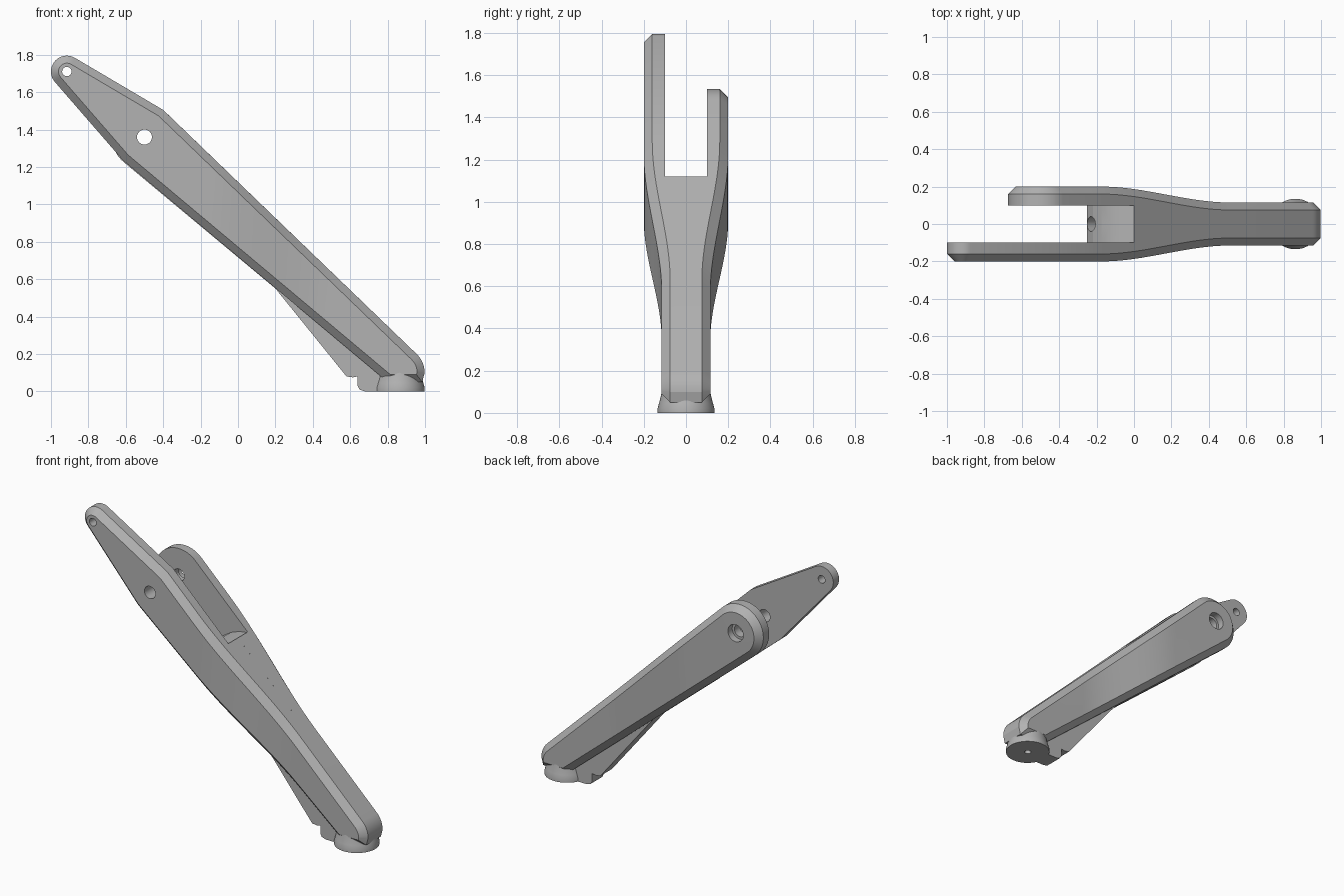
import bpy, bmesh
from math import sin, cos, pi, radians, atan2
from mathutils import Vector

if "Cube" in bpy.data.objects:
    bpy.data.objects.remove(bpy.data.objects["Cube"])

grey = bpy.data.materials.new("plain grey")
grey.use_nodes = True
grey.diffuse_color = (0.45, 0.45, 0.45, 1)
grey.node_tree.nodes["Principled BSDF"].inputs["Base Color"].default_value = (0.45, 0.45, 0.45, 1)

HALF, BASE, CHAMFER = 0.2, 0.115, 0.04
PIVOT, TIP = Vector((-0.5, 1.36)), Vector((-0.915, 1.71))


def add_object(name, bm):
    bmesh.ops.recalc_face_normals(bm, faces=bm.faces)
    mesh = bpy.data.meshes.new(name)
    bm.to_mesh(mesh)
    bm.free()
    mesh.materials.append(grey)
    obj = bpy.data.objects.new(name, mesh)
    bpy.context.collection.objects.link(obj)
    return obj


def finish(obj, angle=14):
    bpy.ops.object.select_all(action='DESELECT')
    obj.select_set(True)
    bpy.context.view_layer.objects.active = obj
    bpy.ops.object.shade_smooth_by_angle(angle=radians(angle))


def arc(center, radius, start, end, steps):
    return [Vector(center) + radius * Vector((cos(a), sin(a)))
            for a in (radians(start + (end - start) * i / steps) for i in range(steps + 1))]


def inset(points, distance):
    """Offset a counter-clockwise outline inwards with mitred corners."""
    result = []
    for i, p in enumerate(points):
        a = (p - points[i - 1]).normalized()
        b = (points[(i + 1) % len(points)] - p).normalized()
        na, nb = Vector((-a.y, a.x)), Vector((-b.y, b.x))
        result.append(p + (na + nb) * distance / (1 + na.dot(nb)))
    return result


def loft(bm, layers):
    """Closed solid through (outline, y) layers."""
    rings = [[bm.verts.new((p.x, y, p.y)) for p in pts] for pts, y in layers]
    for r, s in zip(rings, rings[1:]):
        for i in range(len(r)):
            bm.faces.new((r[i - 1], r[i], s[i], s[i - 1]))
    bm.faces.new(rings[0])
    bm.faces.new(rings[-1])


def prism(name, points, y0, y1):
    bm = bmesh.new()
    loft(bm, [(points, y0), (points, y1)])
    return add_object(name, bm)


def half_width(x):
    t = min(max((x + 0.17) / 0.68, 0), 1)
    return HALF + (BASE - HALF) * t * t * (3 - 2 * t)


def flank(name, outline, side):
    """One half of the leg: chamfered outline, narrowed towards the foot."""
    bm = bmesh.new()
    loft(bm, [(outline, 0), (outline, side * (HALF - CHAMFER)),
              (inset(outline, CHAMFER), side * HALF)])
    for i in range(17):
        bmesh.ops.bisect_plane(bm, geom=bm.verts[:] + bm.edges[:] + bm.faces[:],
                               plane_co=(-0.17 + 0.0425 * i, 0, 0), plane_no=(1, 0, 0))
    for v in bm.verts:
        if abs(v.co.y) > 0.01:
            v.co.y -= side * (HALF - half_width(v.co.x))
    return add_object(name, bm)


def cut(obj, cutters):
    for c in cutters:
        c.hide_render = True
        mod = obj.modifiers.new("cut", 'BOOLEAN')
        mod.operation, mod.solver, mod.object = 'DIFFERENCE', 'EXACT', c
    graph = bpy.context.evaluated_depsgraph_get()
    mesh = bpy.data.meshes.new_from_object(obj.evaluated_get(graph))
    obj.modifiers.clear()
    obj.data = mesh


# Outlines in the side plane, counter-clockwise
foot_end = [Vector(p) for p in ((0.8, 0.05), (0.985, 0.05))]
foot_end += arc((0.86, 0.1), 0.138, 0, 46, 6)
shared_top = [Vector((-0.4, 1.505))]
front_outline = foot_end + shared_top + arc(TIP, 0.085, 61, 221, 24) + [Vector((-0.615, 1.235))]
back_outline = foot_end + arc(PIVOT, 0.174, 46, 230, 28)

front_half = flank("front_fork_arm", front_outline, -1)
back_half = flank("back_fork_arm", back_outline, 1)

# Cutters: fork slot with a bulged floor, pin holes, lengthwise bore
slot_points = [Vector(p) for p in ((0.0, 1.115), (-0.06, 1.107), (-0.12, 1.085), (-0.175, 1.05),
                                   (-0.22, 1.005), (-0.25, 0.95), (-0.26, 0.85),
                                   (-1.2, 0.85), (-1.2, 2), (0, 2))]
slot = prism("slot_cutter", slot_points, -0.1, 0.1)
pivot_hole = prism("pivot_cutter", arc(PIVOT, 0.04, 0, 351, 39), -0.5, 0.5)
counterbore = prism("counterbore_cutter", arc(PIVOT, 0.056, 0, 351, 39), 0.155, 0.5)
tip_hole = prism("tip_cutter", arc(TIP, 0.025, 0, 351, 39), -0.5, -0.05)

bm = bmesh.new()
bmesh.ops.create_cone(bm, cap_ends=True, segments=40, radius1=0.04, radius2=0.04, depth=0.6)
bore = add_object("bore_cutter", bm)
bore.rotation_euler = (0, pi / 2 + atan2(0.68, 0.74), 0)
bore.location = (-0.23, 0, 0.985)
bpy.context.view_layer.update()

cut(front_half, [slot, pivot_hole, tip_hole, bore])
cut(back_half, [slot, pivot_hole, counterbore, bore])
for c in (slot, pivot_hole, counterbore, tip_hole, bore):
    bpy.data.objects.remove(c)

# Weld the halves into one forked leg
bm = bmesh.new()
for half in (front_half, back_half):
    bm.from_mesh(half.data)
    bpy.data.objects.remove(half)
inner = [f for f in bm.faces if all(abs(v.co.y) < 1e-4 for v in f.verts)]
bmesh.ops.delete(bm, geom=inner, context='FACES')
bmesh.ops.remove_doubles(bm, verts=bm.verts, dist=1e-4)
finish(add_object("forked_leg", bm))

# Fin under the leg with a stepped toe
fin_points = [Vector(p) for p in ((0.2, 0.55), (0.58, 0.08), (0.615, 0.075), (0.64, 0.08),
                                  (0.64, 0.03), (0.65, 0.01), (0.68, 0), (0.76, 0),
                                  (0.8, 0.1), (0.25, 0.58))]
finish(prism("underside_fin", fin_points, -0.06, 0.06))

# Flared round foot with a screw hole
bm = bmesh.new()
profile = [(0, 0.06), (0.02, 0.06), (0.02, 0), (0.135, 0), (0.135, 0.02),
           (0.128, 0.045), (0.12, 0.075), (0.113, 0.11), (0, 0.11)]
verts = [bm.verts.new((r, 0, z)) for r, z in profile]
edges = [bm.edges.new(pair) for pair in zip(verts, verts[1:])]
bmesh.ops.spin(bm, geom=verts + edges, cent=(0, 0, 0), axis=(0, 0, 1),
               angle=2 * pi, steps=48, use_duplicate=False)
bmesh.ops.remove_doubles(bm, verts=bm.verts, dist=1e-5)
foot = add_object("round_foot", bm)
foot.location = (0.863, 0, 0)
finish(foot, 25)
